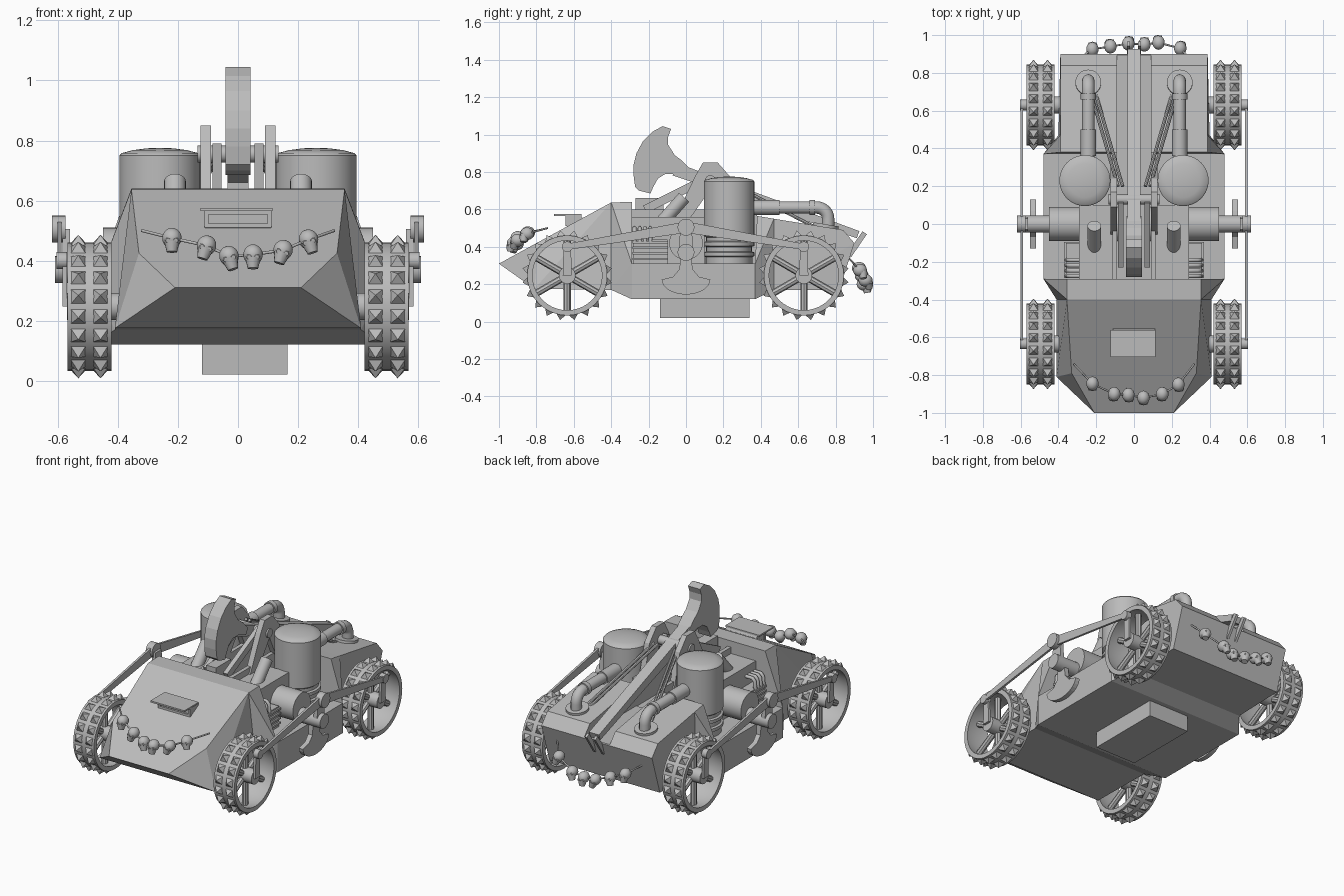
import bpy, bmesh, math
from mathutils import Vector, Matrix

cube = bpy.data.objects.get("Cube")
if cube:
    bpy.data.objects.remove(cube)

steel = bpy.data.materials.new("grey_steel")
steel.use_nodes = True
GREY = (0.5, 0.5, 0.5, 1)
steel.diffuse_color = GREY
steel.node_tree.nodes["Principled BSDF"].inputs["Base Color"].default_value = GREY


def finish(bm, name, smooth=True):
    bmesh.ops.recalc_face_normals(bm, faces=bm.faces)
    mesh = bpy.data.meshes.new(name)
    bm.to_mesh(mesh)
    bm.free()
    mesh.materials.append(steel)
    ob = bpy.data.objects.new(name, mesh)
    bpy.context.collection.objects.link(ob)
    if smooth:
        bpy.ops.object.select_all(action='DESELECT')
        ob.select_set(True)
        bpy.context.view_layer.objects.active = ob
        bpy.ops.object.shade_smooth_by_angle(angle=math.radians(35))
    return ob


def hull(name, half):
    """Convex body from points given for one side and mirrored in x."""
    bm = bmesh.new()
    for x, y, z in half:
        for s in (1, -1):
            bm.verts.new((s * x, y, z))
    bmesh.ops.convex_hull(bm, input=bm.verts)
    bmesh.ops.dissolve_limit(bm, angle_limit=0.02, verts=bm.verts, edges=bm.edges)
    return finish(bm, name, False)


def box(name, x, y, z):
    bm = bmesh.new()
    mid = Vector([(a + b) / 2 for a, b in (x, y, z)])
    size = Vector([abs(b - a) for a, b in (x, y, z)])
    bmesh.ops.create_cube(bm, size=1, matrix=Matrix.LocRotScale(mid, None, size))
    return finish(bm, name, False)


def add_rod(bm, a, b, r, r2=None, seg=24):
    a, b = Vector(a), Vector(b)
    turn = (b - a).to_track_quat('Z', 'Y')
    bmesh.ops.create_cone(bm, cap_ends=True, segments=seg, radius1=r,
                          radius2=r if r2 is None else r2, depth=(b - a).length,
                          matrix=Matrix.LocRotScale((a + b) / 2, turn, None))


def rod(name, a, b, r, seg=24):
    bm = bmesh.new()
    add_rod(bm, a, b, r, seg=seg)
    return finish(bm, name)


def plate(name, outline, x0, x1):
    """Side-view outline (y, z) extruded from x0 to x1."""
    bm = bmesh.new()
    face = bm.faces.new([bm.verts.new((x0, y, z)) for y, z in outline])
    out = bmesh.ops.extrude_face_region(bm, geom=[face])["geom"]
    bmesh.ops.translate(bm, vec=(x1 - x0, 0, 0),
                        verts=[v for v in out if isinstance(v, bmesh.types.BMVert)])
    return finish(bm, name, False)


def lathe(bm, profile, matrix, steps=40, closed=False):
    """Spin (radius, height) points about local z."""
    vs = [bm.verts.new((r, 0, h)) for r, h in profile]
    ends = list(zip(vs, vs[1:])) + ([(vs[-1], vs[0])] if closed else [])
    es = [bm.edges.new(e) for e in ends]
    bmesh.ops.spin(bm, geom=vs + es, cent=(0, 0, 0), axis=(0, 0, 1),
                   angle=math.tau, steps=steps, use_merge=True)
    bmesh.ops.remove_doubles(bm, verts=bm.verts, dist=0.0001)
    bmesh.ops.transform(bm, matrix=matrix, verts=bm.verts)


def tube(name, points, r):
    cu = bpy.data.curves.new(name, 'CURVE')
    cu.dimensions = '3D'
    cu.bevel_depth, cu.bevel_resolution, cu.use_fill_caps = r, 4, True
    sp = cu.splines.new('POLY')
    sp.points.add(len(points) - 1)
    for p, co in zip(sp.points, points):
        p.co = (*co, 1)
    sp.use_smooth = True
    cu.materials.append(steel)
    ob = bpy.data.objects.new(name, cu)
    bpy.context.collection.objects.link(ob)


# Hull: wedge nose, flares, middle bay, rear deck with a slot for the arm
hull("front_hull", [(.21, -1, .31), (.33, -.79, .425), (.355, -.4, .637),
                    (.41, -.81, .175), (.41, -.4, .17)])
hull("front_flare", [(.355, -.4, .637), (.355, -.29, .64), (.41, -.4, .17),
                     (.48, -.29, .31), (.48, -.29, .12)])
box("middle_hull", (-.48, .48), (-.29, .37), (.12, .31))
rear_flare = hull("rear_flare", [(.48, .37, .12), (.48, .37, .31), (.39, .38, .565),
                                 (.39, .47, .55), (.4, .47, .17)])
rear_hull = hull("rear_hull", [(.39, .47, .55), (.4, .47, .17), (.39, .84, .49),
                               (.39, .9, .42), (.39, .82, .17)])
cutter = box("slot_cutter", (-.09, .09), (.3, 1), (.425, .8))
cutter.hide_render = True
cutter.hide_set(True)
for part in (rear_flare, rear_hull):
    cut = part.modifiers.new("slot", 'BOOLEAN')
    cut.operation, cut.object, cut.solver = 'DIFFERENCE', cutter, 'EXACT'
box("belly_box", (-.12, .165), (-.14, .34), (.02, .12))
box("bay_floor", (-.09, .09), (-.29, .38), (.3, .42))

# Viewing slit on the bonnet
plate("slit_box", [(-.635, .505), (-.635, .565), (-.56, .565), (-.54, .53)], -.11, .11)
box("slit_visor", (-.125, .115), (-.705, -.56), (.565, .575))
for z in (.517, .56):
    box("slit_frame", (-.11, .11), (-.645, -.63), (z - .007, z + .007))
for x in (-.105, .105):
    box("slit_frame_side", (x - .007, x + .007), (-.645, -.63), (.51, .565))


def wheel(s, y):
    """Spoked rim with two rows of pyramid studs."""
    c = Vector((s * .495, y, .247))
    bm = bmesh.new()
    place = Matrix.Translation(c) @ Matrix.Rotation(math.pi / 2, 4, 'Y')
    lathe(bm, [(.214, -.073), (.214, .073), (.186, .073), (.196, 0), (.186, -.073)], place, closed=True)
    for i in range(20):
        a = math.tau * (i + .5) / 20
        d = Vector((0, math.sin(a), math.cos(a)))
        for off in (-.037, .037):
            p = c + Vector((off, 0, 0)) + d * .209
            turn = Matrix((Vector((1, 0, 0)), d.cross(Vector((1, 0, 0))), d)).transposed().to_4x4()
            bmesh.ops.create_cone(bm, cap_ends=True, segments=4, radius1=.038, radius2=0, depth=.034,
                                  matrix=Matrix.Translation(p + d * .016) @ turn
                                  @ Matrix.Rotation(math.pi / 4, 4, 'Z'))
    for i in range(6):
        a = math.tau * i / 6
        add_rod(bm, c, c + Vector((0, math.sin(a), math.cos(a))) * .198, .019, seg=8)
    add_rod(bm, c - Vector((s * .11, 0, 0)), c + Vector((s * .075, 0, 0)), .045)
    finish(bm, "wheel")


def bar(name, a, b, wa, wb, x0, x1):
    """Flat tapering link between two (y, z) points."""
    a, b = Vector(a), Vector(b)
    n = (b - a).normalized().orthogonal()
    plate(name, [a + n * wa, b + n * wb, b - n * wb, a - n * wa], x0, x1)


for s in (1, -1):
    # Wheels and their drive rods
    for y in (-.635, .63):
        wheel(s, y)
        bar("wheel_crank", (y, .247), (y, .4), .024, .02, s * .57, s * .585)
        rod("crank_pin", (s * .57, y, .4), (s * .604, y, .4), .028)
        bar("drive_rod", (y, .4), (0, .505), .016, .03, s * .588, s * .602)
    rod("rod_joint", (s * .575, 0, .505), (s * .62, 0, .505), .045)
    bar("main_crank", (0, .37), (0, .505), .04, .03, s * .56, s * .585)

    # Crankcase, axle and hanging crescent blade
    rod("crankcase", (s * .08, 0, .42), (s * .45, 0, .42), .09, 32)
    rod("main_axle", (s * .44, 0, .37), (s * .61, 0, .37), .045)
    arc = [(.13 * math.cos(t), .225 - .08 * math.sin(t)) for t in
           [math.pi * i / 14 for i in range(15)]]
    plate("crescent_blade", arc + [(-.07, .24), (-.035, .28), (-.025, .4), (.025, .4),
                                   (.035, .28), (.07, .24)], s * .52, s * .55)

    # Engine deck, side block, ribs and exhaust stub
    box("engine_deck", (s * .09, s * .29), (-.29, .1), (.31, .56))
    box("engine_block", (s * .28, s * .36), (-.28, -.1), (.31, .44))
    for i in range(4):
        z = .335 + .03 * i
        box("block_fin", (s * .28, s * .37), (-.285, -.095), (z - .006, z + .006))
    for i in range(4):
        y = -.275 + .028 * i
        tube("intake_pipe", [(s * .28, y, .5), (s * .335, y, .5), (s * .35, y, .485),
                             (s * .355, y, .43)], .011)
    rod("exhaust_stub", (s * .21, -.13, .53), (s * .21, -.01, .665), .036)
    box("slot_wall", (s * .09, s * .115), (-.29, .38), (.42, .6))

    # Boiler with stepped base and shallow dome
    bm = bmesh.new()
    lathe(bm, [(0, .31), (.125, .31), (.125, .345), (.135, .35), (.135, .37), (.122, .375),
               (.122, .4), (.135, .405), (.135, .425), (.122, .43), (.122, .45), (.135, .46),
               (.135, .75), (.128, .758), (.09, .768), (.045, .774), (0, .776)],
          Matrix.Translation((s * .26, .23, 0)))
    finish(bm, "boiler")

    # Steam pipe from boiler to rear deck
    bend = [(s * .242, .7 + .06 * math.sin(t), .55 + .06 * math.cos(t))
            for t in [math.pi / 2 * i / 8 for i in range(9)]]
    tube("steam_pipe", [(s * .242, .34, .61)] + bend + [(s * .242, .76, .49)], .033)
    rod("pipe_sleeve", (s * .242, .36, .61), (s * .242, .5, .61), .04)
    rod("pipe_collar", (s * .242, .66, .61), (s * .242, .69, .61), .04)
    rod("pipe_flange", (s * .242, .745, .49), (s * .242, .75, .52), .068, 32)

    # Arm support frame and stays
    plate("arm_bracket", [(.09, .85), (.17, .85), (.24, .77), (.3, .55), (.22, .55), (.14, .72),
                          (.02, .55), (-.06, .55), (.05, .78)], s * .09, s * .125)
    bar("front_strut", (.12, .77), (-.22, .6), .022, .022, s * .055, s * .085)
    for d in (0, .025):
        rod("rear_stay", (s * (.06 + d), .2, .76), (s * (.2 + d), .68, .51), .009, 8)
rod("pivot_pin", (-.135, .13, .755), (.135, .13, .755), .028)

# Swinging arm with axe head and tail fork
bar("axe_arm", (-.06, .815), (.92, .465), .035, .02, -.035, .035)
for x in (-.03, .03):
    bar("tail_fork", (.955, .475), (.87, .35), .014, .014, x - .008, x + .008)
plate("axe_head", [(-.08, 1.03), (-.125, 1.045), (-.18, 1.015), (-.23, .965), (-.265, .9),
                   (-.28, .84), (-.28, .78), (-.272, .72), (-.25, .7), (-.19, .685), (-.175, .72),
                   (-.15, .765), (-.11, .79), (-.05, .79), (.02, .76), (.04, .8), (-.02, .86),
                   (-.06, .89), (-.095, .945), (-.095, .99)], -.042, .042)
box("arm_rest", (-.035, .035), (-.27, -.12), (.56, .66))
rod("rest_post", (0, -.13, .42), (0, -.19, .6), .035)


def skull(p, face, tilt):
    """Cranium, cheeks and jaw, looking along face (+1 rear, -1 front)."""
    bm = bmesh.new()
    bmesh.ops.create_uvsphere(bm, u_segments=14, v_segments=10, radius=.036,
                              matrix=Matrix.Diagonal((.92, 1.05, .95, 1)))
    add_rod(bm, (0, face * .014, -.012), (0, face * .02, -.046), .027, .018, 10)
    for x in (-.013, .013):
        add_rod(bm, (x, face * .022, -.006), (x, face * .036, -.008), .012, .008, 8)
    bmesh.ops.transform(bm, verts=bm.verts, matrix=Matrix.Translation(p) @ Matrix.Rotation(tilt, 4, 'Y'))
    finish(bm, "skull")


# Skull garlands on nose and tail
front = [(-.22, -.845, .475), (-.105, -.9, .45), (-.03, -.905, .415), (.05, -.92, .42),
         (.15, -.9, .435), (.235, -.85, .47)]
back = [(-.22, .925, .285), (-.125, .94, .245), (-.03, .955, .21), (.055, .95, .2),
        (.13, .96, .22), (.245, .93, .275)]
tube("front_cord", [(-.32, -.74, .5)] + front + [(.32, -.74, .5)], .005)
tube("rear_cord", [(-.3, .87, .34)] + back + [(.3, .87, .34)], .005)
for row, face in ((front, -1), (back, 1)):
    for i, p in enumerate(row):
        skull(p, face, .35 * math.sin(i * 2.1))
